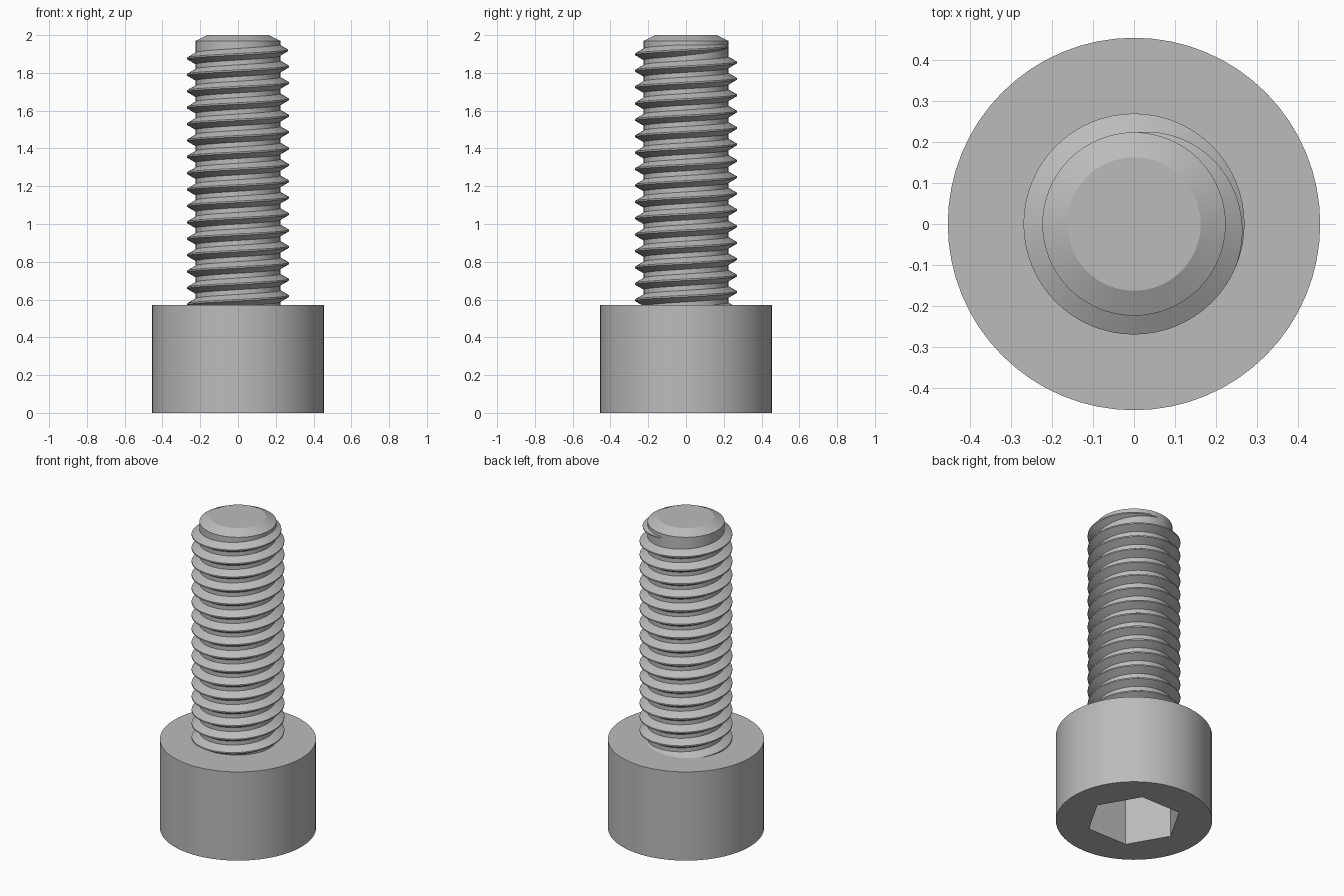
import bpy
import bmesh
from math import cos, sin, pi, tau, radians

if "Cube" in bpy.data.objects:
    bpy.data.objects.remove(bpy.data.objects["Cube"])

HEAD_R, HEAD_TOP = 0.455, 0.57
CORE_R, CREST_R, PITCH = 0.224, 0.27, 0.0868
SEGMENTS = 64

steel = bpy.data.materials.new("grey steel")
steel.use_nodes = True
grey = (0.5, 0.5, 0.5, 1)
steel.diffuse_color = grey
steel.node_tree.nodes["Principled BSDF"].inputs["Base Color"].default_value = grey


def finish(name, bm):
    bmesh.ops.recalc_face_normals(bm, faces=bm.faces)
    mesh = bpy.data.meshes.new(name)
    bm.to_mesh(mesh)
    bm.free()
    mesh.materials.append(steel)
    obj = bpy.data.objects.new(name, mesh)
    bpy.context.collection.objects.link(obj)
    return obj


def activate(obj):
    bpy.ops.object.select_all(action="DESELECT")
    obj.select_set(True)
    bpy.context.view_layer.objects.active = obj


def smooth(obj):
    activate(obj)
    bpy.ops.object.shade_smooth_by_angle(angle=radians(25))


def loft(bm, rings, closed=True):
    """Join successive rings of vertices with quads and cap both ends."""
    for a, b in zip(rings, rings[1:]):
        for i in range(len(a)):
            j = (i + 1) % len(a)
            bm.faces.new((a[i], a[j], b[j], b[i]))
    bm.faces.new(rings[0])
    bm.faces.new(rings[-1])


def turned(name, profile, sides=SEGMENTS):
    """Solid of revolution from (radius, height) pairs."""
    bm = bmesh.new()
    rings = [[bm.verts.new((r * cos(tau * i / sides), r * sin(tau * i / sides), z))
              for i in range(sides)] for r, z in profile]
    loft(bm, rings)
    return finish(name, bm)


# Cylindrical head with a hexagonal socket in its underside
head = turned("head", [(HEAD_R, 0), (HEAD_R, HEAD_TOP)])
cutter = turned("socket_cutter", [(0.279, -0.1), (0.279, 0.33)], 6)
cutter.hide_render = True
cut = head.modifiers.new("socket", "BOOLEAN")
cut.operation, cut.solver, cut.object = "DIFFERENCE", "EXACT", cutter
activate(head)
bpy.ops.object.modifier_apply(modifier=cut.name)
bpy.data.objects.remove(cutter)
smooth(head)

# Shank core with a chamfered tip
smooth(turned("shank", [(CORE_R, HEAD_TOP - 0.05), (CORE_R, 1.97), (0.163, 2)]))

# Right-handed helical thread that sinks into the core at its upper end
TURNS, END_Z, END_ANGLE, FADE = 17, 1.942, pi / 2, radians(115)
bm = bmesh.new()
rings = []
for k in range(TURNS * SEGMENTS + 1):
    back = tau * (TURNS - k / SEGMENTS)
    angle = END_ANGLE - back
    z = END_Z - PITCH * back / tau
    sink = (CREST_R - CORE_R + 0.001) * max(0, 1 - back / FADE) ** 1.4
    tooth = [(0.215, -0.036), (CREST_R, -0.004), (CREST_R, 0.004), (0.215, 0.036)]
    rings.append([bm.verts.new(((r - sink) * cos(angle), (r - sink) * sin(angle), z + dz))
                  for r, dz in tooth])
loft(bm, rings)
smooth(finish("thread", bm))
